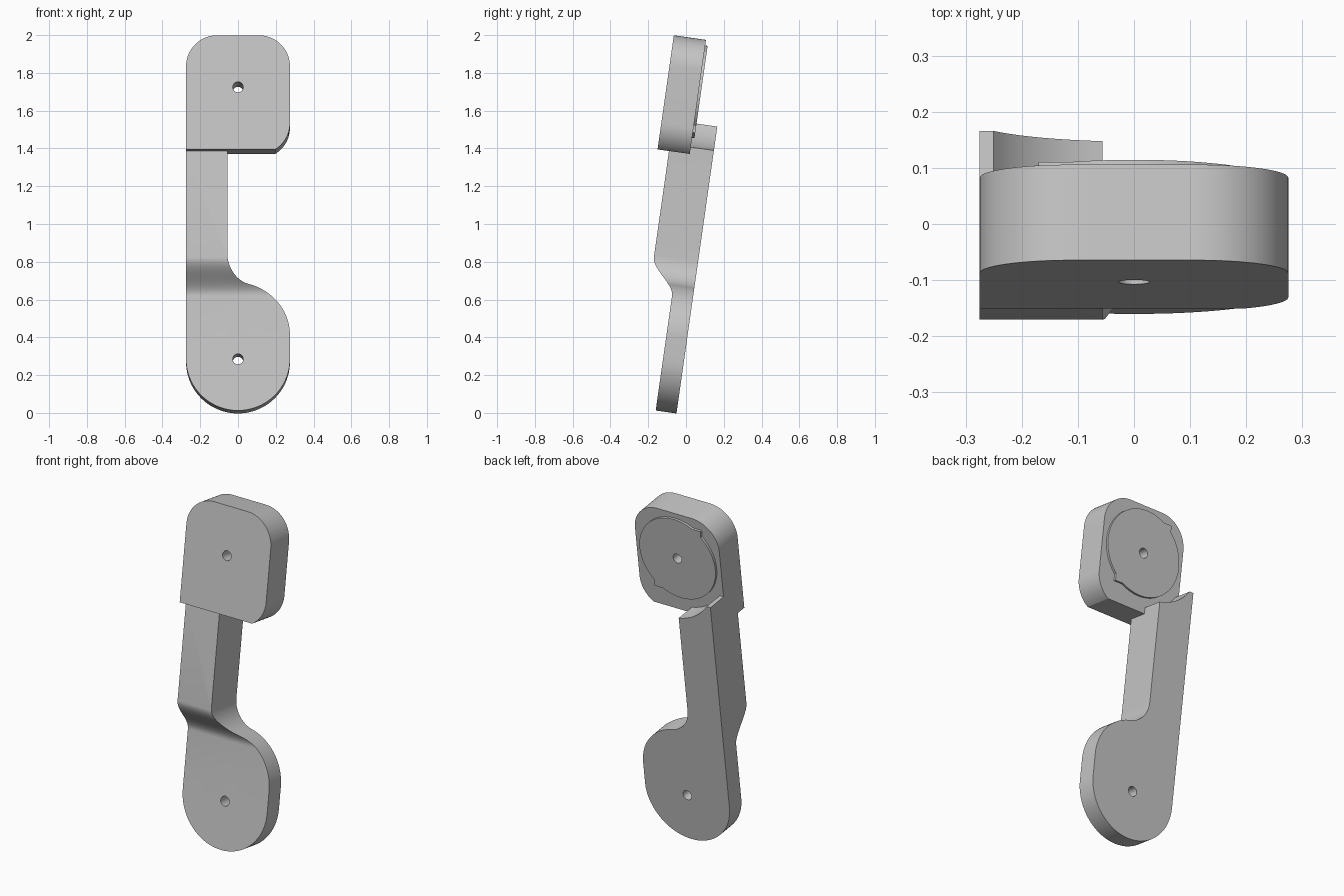
import bpy, bmesh
from math import radians, sin, cos, pi, sqrt, acos, asin, atan2

if "Cube" in bpy.data.objects:
    bpy.data.objects.remove(bpy.data.objects["Cube"], do_unlink=True)

TILT = radians(-8.1)      # whole bracket leans back
HALF = 0.275              # half width
PIVOT_LOW, PIVOT_HIGH = 0.272, 1.70
BACK_GAP, HEAD_FRONT = -0.124, -0.296
HEAD_BOTTOM, HEAD_TOP = 1.367, 1.977

grey = bpy.data.materials.new("light grey")
grey.use_nodes = True
colour = (0.56, 0.56, 0.56, 1)
grey.diffuse_color = colour
grey.node_tree.nodes["Principled BSDF"].inputs["Base Color"].default_value = colour


def arc(cx, cz, r, start, end, n=16):
    """Points on an arc, angles in radians."""
    return [(cx + r * cos(start + (end - start) * i / n),
             cz + r * sin(start + (end - start) * i / n)) for i in range(n + 1)]


def prism(name, points, low, high, axis="y", helper=False):
    """Extrude a closed outline along local y (outline x,z) or x (outline y,z)."""
    bm = bmesh.new()

    def place(p, d):
        return (p[0], d, p[1]) if axis == "y" else (d, p[0], p[1])
    a = [bm.verts.new(place(p, low)) for p in points]
    b = [bm.verts.new(place(p, high)) for p in points]
    bm.faces.new(a)
    bm.faces.new(b[::-1])
    for i in range(len(a)):
        j = (i + 1) % len(a)
        bm.faces.new((a[j], a[i], b[i], b[j]))
    bmesh.ops.recalc_face_normals(bm, faces=bm.faces)
    mesh = bpy.data.meshes.new(name)
    bm.to_mesh(mesh)
    bm.free()
    mesh.materials.append(grey)
    ob = bpy.data.objects.new(name, mesh)
    bpy.context.collection.objects.link(ob)
    ob.location = (0, -0.05, 0)
    ob.rotation_euler.x = TILT
    ob.hide_render = helper
    return ob


def activate(ob):
    bpy.ops.object.select_all(action="DESELECT")
    ob.select_set(True)
    bpy.context.view_layer.objects.active = ob


def combine(ob, cutter, operation):
    mod = ob.modifiers.new("cut", "BOOLEAN")
    mod.operation, mod.solver, mod.object = operation, "EXACT", cutter
    activate(ob)
    bpy.ops.object.modifier_apply(modifier=mod.name)
    bpy.data.objects.remove(cutter, do_unlink=True)


def drill(ob, z):
    hole = prism("hole_cutter", arc(0, z, 0.028, 0, 2 * pi, 24)[:-1], -0.5, 0.2, helper=True)
    combine(ob, hole, "DIFFERENCE")


# Lever outline: round foot, concave fillet, straight arm, hollowed tip
inner, shoulder, fillet = -0.056, 0.40, 0.15
fx = inner + fillet
fz = shoulder + sqrt((HALF + fillet) ** 2 - fx ** 2)
lean = atan2(fz - shoulder, fx)
tip_r = 0.302
tip_start = -acos(inner / tip_r)
tip_end = -pi + asin((PIVOT_HIGH - 1.531) / tip_r)
outline = (arc(0, PIVOT_LOW, HALF, -pi, 0, 36)
           + arc(0, shoulder, HALF, 0, lean, 20)
           + arc(fx, fz, fillet, lean - pi, -pi, 16)[1:]
           + arc(0, PIVOT_HIGH, tip_r, tip_start, tip_end, 12)
           + [(-HALF, 1.531)])
lever = prism("lever_arm", outline, -0.4, 0)

# Side profile: thin foot, S-shaped rise to thick arm, thin tongue behind head
thin, thick, s0, s1 = -0.111, -0.235, 0.61, 0.80
rise = []
for i in range(17):
    t = i / 16
    rise.append((thin + (thick - thin) * t * t * (3 - 2 * t), s0 + (s1 - s0) * t))
side = ([(0.1, -0.1), (thin, -0.1)] + rise
        + [(thick, HEAD_BOTTOM), (BACK_GAP, HEAD_BOTTOM), (BACK_GAP, 1.8), (0.1, 1.8)])
combine(lever, prism("side_cutter", side, -0.5, 0.5, "x", True), "INTERSECT")
drill(lever, PIVOT_LOW)

# Head block: three rounded corners, one square corner above the arm
r = 0.165
low_z = 1.507
cut = -asin((low_z - HEAD_BOTTOM) / r)
head_outline = ([(-HALF, HEAD_BOTTOM)]
                + arc(HALF - r, low_z, r, cut, 0)
                + arc(HALF - r, HEAD_TOP - r, r, 0, pi / 2)
                + arc(r - HALF, HEAD_TOP - r, r, pi / 2, pi))
head = prism("head_block", head_outline, HEAD_FRONT, BACK_GAP)
drill(head, PIVOT_HIGH)

# Raised disc on the back of the head, with two opposite stop lugs
disc_r = 0.247
a0, a1 = acos(-0.115 / disc_r), acos(-0.17 / disc_r)
disc_outline = []
for turn in (0, pi):
    half = arc(0, PIVOT_HIGH, disc_r, a1 - pi + turn, a0 + turn, 40)
    sign = 1 if turn == 0 else -1
    disc_outline += half + [(-0.17 * sign, half[-1][1])]
disc = prism("stop_disc", disc_outline, BACK_GAP - 0.002, -0.111)
drill(disc, PIVOT_HIGH)

for ob in (lever, head, disc):
    activate(ob)
    bpy.ops.object.shade_smooth_by_angle(angle=radians(30))
